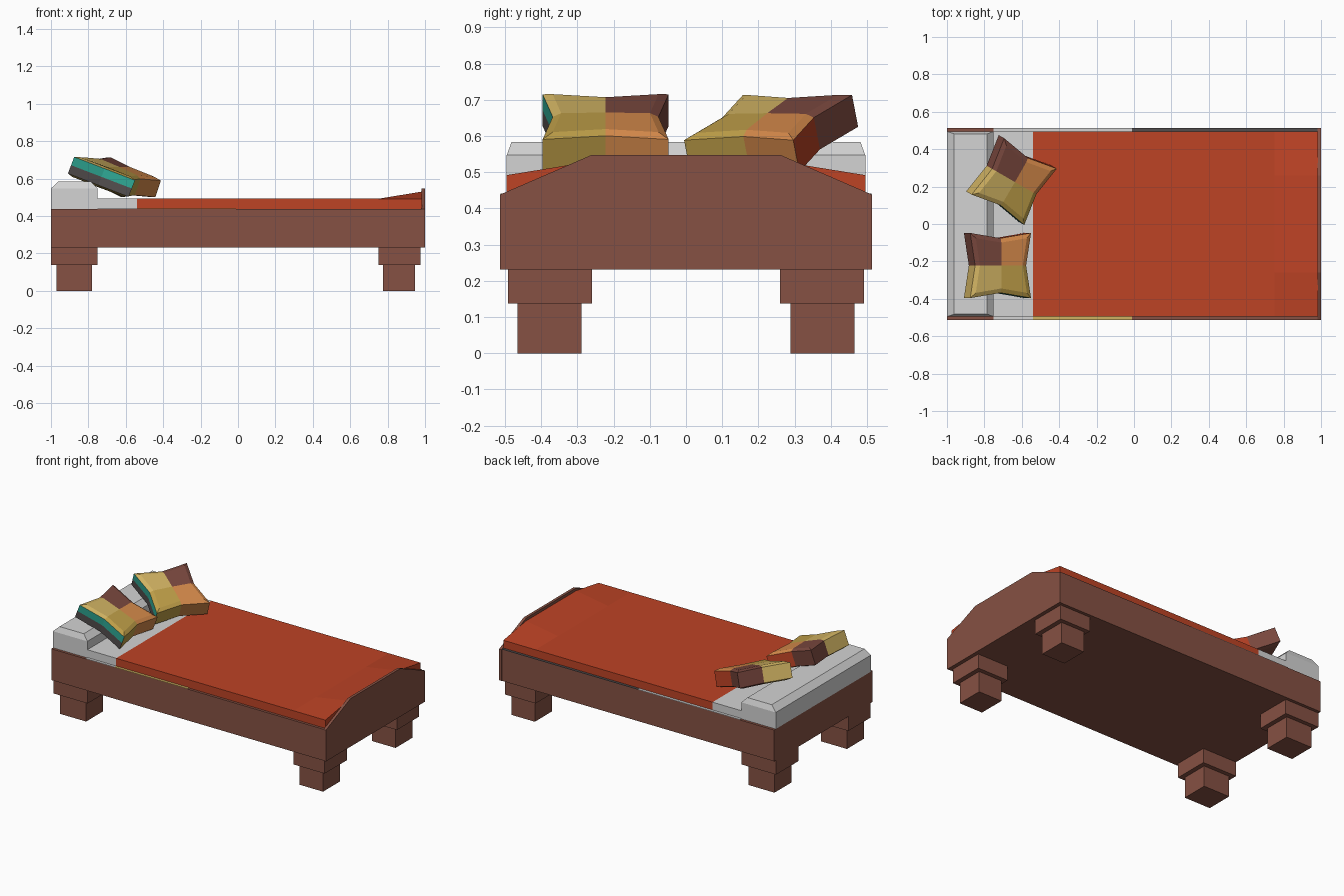
import bpy, bmesh, math

if "Cube" in bpy.data.objects:
    bpy.data.objects.remove(bpy.data.objects["Cube"])


def make_mat(name, r, g, b):
    m = bpy.data.materials.new(name)
    lin = [((c / 255 + 0.055) / 1.055) ** 2.4 for c in (r, g, b)]
    m.diffuse_color = (*lin, 1)
    m.use_nodes = True
    m.node_tree.nodes["Principled BSDF"].inputs["Base Color"].default_value = m.diffuse_color
    return m


WOOD = make_mat("brown wood", 134, 81, 67)
SHEET = make_mat("pale grey sheet", 212, 212, 212)
RED = make_mat("rust red", 189, 67, 37)
TAN = make_mat("light tan", 208, 178, 98)
MUSTARD = make_mat("mustard", 190, 158, 72)
APRICOT = make_mat("apricot", 212, 137, 74)
MAROON = make_mat("dark maroon brown", 122, 72, 62)
TEAL = make_mat("teal", 46, 165, 146)
CHARCOAL = make_mat("charcoal", 82, 77, 77)


def finish(name, bm, mats):
    bmesh.ops.recalc_face_normals(bm, faces=bm.faces[:])
    me = bpy.data.meshes.new(name)
    bm.to_mesh(me)
    bm.free()
    for m in mats:
        me.materials.append(m)
    ob = bpy.data.objects.new(name, me)
    bpy.context.collection.objects.link(ob)
    return ob


def loft(name, rings, mat):
    """Closed solid through equal-length rings of points."""
    bm = bmesh.new()
    vs = [[bm.verts.new(p) for p in r] for r in rings]
    n = len(vs[0])
    for a, b in zip(vs, vs[1:]):
        for i in range(n):
            j = (i + 1) % n
            bm.faces.new((a[i], a[j], b[j], b[i]))
    bm.faces.new(vs[0])
    bm.faces.new(vs[-1])
    return finish(name, bm, [mat])


def rect(x0, x1, y0, y1, z):
    return [(x0, y0, z), (x1, y0, z), (x1, y1, z), (x0, y1, z)]


def box(name, x0, x1, y0, y1, z0, z1, mat):
    return loft(name, [rect(x0, x1, y0, y1, z0), rect(x0, x1, y0, y1, z1)], mat)


# Frame and footboard
box("bed_frame", -1, 0.985, -0.512, 0.512, 0.232, 0.438, WOOD)
profile = [(-0.514, 0.232), (0.514, 0.232), (0.514, 0.438),
           (0.26, 0.548), (-0.26, 0.548), (-0.514, 0.438)]
loft("footboard", [[(x, y, z) for y, z in profile] for x in (0.982, 1.0)], WOOD)

# Coloured strips along the rail tops
for side, spans in ((-1, [(-0.75, -0.54, SHEET), (-0.54, -0.01, TAN)]),
                    (1, [(-0.75, -0.01, SHEET), (-0.01, 0.98, CHARCOAL)])):
    for x0, x1, m in spans:
        y0, y1 = sorted((side * 0.495, side * 0.512))
        box("rail_strip", x0, x1, y0, y1, 0.437, 0.441, m)

# Stepped legs
for sy in (-1, 1):
    for tag, ux0, ux1, lx0, lx1 in (("head", -1, -0.75, -0.97, -0.78),
                                    ("foot", 0.75, 0.975, 0.775, 0.945)):
        a, b = sorted((sy * 0.26, sy * 0.492))
        box(tag + "_leg_block", ux0, ux1, a, b, 0.137, 0.235, WOOD)
        a, b = sorted((sy * 0.288, sy * 0.465))
        box(tag + "_leg", lx0, lx1, a, b, 0, 0.14, WOOD)

# Bolster with chamfered top, and sheet
loft("bolster", [rect(-1, -0.75, -0.495, 0.495, 0.436),
                 rect(-1, -0.75, -0.495, 0.495, 0.547),
                 rect(-0.962, -0.785, -0.482, 0.482, 0.583)], SHEET)
box("sheet", -0.752, -0.54, -0.495, 0.495, 0.436, 0.492, SHEET)

# Blanket, with a slight lift in the middle of the foot end
bm = bmesh.new()
xs, ys = (-0.54, 0.75, 0.983), (-0.495, -0.26, 0.26, 0.495)
top = [[bm.verts.new((x, y, 0.53 if x > 0.9 and abs(y) < 0.3 else 0.492))
        for y in ys] for x in xs]
for i in range(2):
    for j in range(3):
        bm.faces.new((top[i][j], top[i + 1][j], top[i + 1][j + 1], top[i][j + 1]))
ext = bmesh.ops.extrude_face_region(bm, geom=bm.faces[:])
for v in ext["geom"]:
    if isinstance(v, bmesh.types.BMVert):
        v.co.z = 0.436
finish("blanket", bm, [RED])


# Pinched patchwork cushions
def cushion(name, loc, turn):
    mats = [MAROON, APRICOT, TAN, MUSTARD, TEAL, CHARCOAL, RED]
    c, m = 0.174, 0.146
    ring = [(c, c), (0, m), (-c, c), (-m, 0), (-c, -c), (0, -m), (c, -c), (m, 0)]
    layers = [(0.84, -0.056), (1, -0.047), (1, 0), (1, 0.047), (0.84, 0.058)]
    bm = bmesh.new()
    vs = [[bm.verts.new((x * s, y * s, z)) for x, y in ring] for s, z in layers]
    for a, b in zip(vs, vs[1:]):
        for i in range(8):
            j = (i + 1) % 8
            bm.faces.new((a[i], a[j], b[j], b[i]))
    for r, z in ((vs[0], -0.058), (vs[-1], 0.06)):
        mid = bm.verts.new((0, 0, z))
        for i in range(0, 8, 2):
            bm.faces.new((r[i - 1], r[i], r[i + 1], mid))
    bmesh.ops.recalc_face_normals(bm, faces=bm.faces[:])
    for f in bm.faces:
        p, n = f.calc_center_median(), f.normal
        # quarters on top, special colours on two of the sides
        f.material_index = (2 if p.x < 0 else 3) if p.y < 0 else (0 if p.x < 0 else 1)
        if abs(n.z) < 0.2 and n.y < -0.8:
            f.material_index = 4 if p.z > 0 else 5
        elif abs(n.z) < 0.2 and n.y > 0.8:
            f.material_index = 0 if p.x < 0 else 6
    ob = finish(name, bm, mats)
    ob.location = loc
    ob.rotation_euler = (0, math.radians(21), math.radians(turn))


cushion("front_cushion", (-0.73, -0.222, 0.609), 0)
cushion("back_cushion", (-0.655, 0.235, 0.607), -30)
